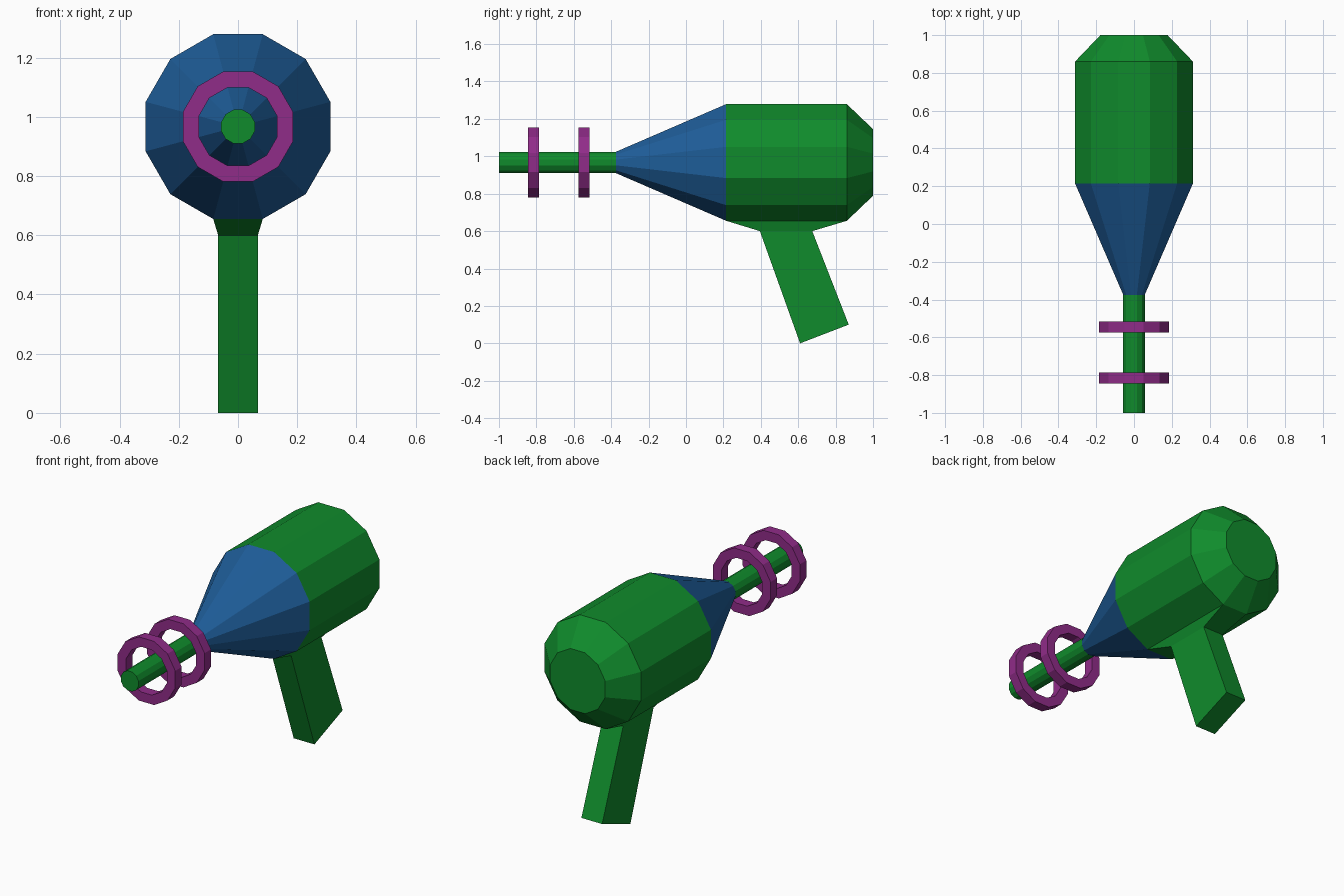
import bpy, bmesh, math

if "Cube" in bpy.data.objects:
    bpy.data.objects.remove(bpy.data.objects["Cube"])

SIDES = 12
AXIS_Z = 0.967


def material(name, rgb):
    m = bpy.data.materials.new(name)
    m.diffuse_color = (*rgb, 1)
    m.use_nodes = True
    m.node_tree.nodes["Principled BSDF"].inputs["Base Color"].default_value = m.diffuse_color
    return m


green = material("green", (0.005, 0.26, 0.025))
blue = material("blue", (0.013, 0.11, 0.32))
purple = material("purple", (0.28, 0.025, 0.25))


def ring(y, apothem):
    """Twelve-sided section around the barrel axis, flat side up."""
    r = apothem / math.cos(math.pi / SIDES)
    angles = [(k + 0.5) * 2 * math.pi / SIDES for k in range(SIDES)]
    return [(r * math.cos(a), y, AXIS_Z + r * math.sin(a)) for a in angles]


def loft(name, sections, mat, cap_start=False, cap_end=False, closed=False, drop_bottom=False):
    """Skin a list of equal-length loops into a flat-shaded object."""
    bm = bmesh.new()
    loops = [[bm.verts.new(p) for p in s] for s in sections]
    pairs = list(zip(loops, loops[1:]))
    if closed:
        pairs.append((loops[-1], loops[0]))
    for a, b in pairs:
        n = len(a)
        for i in range(n):
            j = (i + 1) % n
            bm.faces.new((a[i], a[j], b[j], b[i]))
    if cap_start:
        bm.faces.new(loops[0])
    if cap_end:
        bm.faces.new(loops[-1])
    bmesh.ops.recalc_face_normals(bm, faces=bm.faces[:])
    if drop_bottom:
        bm.normal_update()
        under = [f for f in bm.faces if f.normal.z < -0.99]
        bmesh.ops.delete(bm, geom=under, context='FACES')
    mesh = bpy.data.meshes.new(name)
    bm.to_mesh(mesh)
    bm.free()
    mesh.materials.append(mat)
    obj = bpy.data.objects.new(name, mesh)
    bpy.context.collection.objects.link(obj)
    return obj


# Barrel, cone and body share their joining sections
loft("barrel", [ring(-1.0, 0.057), ring(-0.375, 0.057)], green, cap_start=True)
loft("nose_cone", [ring(-0.375, 0.057), ring(0.215, 0.312)], blue)
loft("body", [ring(0.215, 0.312), ring(0.86, 0.312), ring(1.0, 0.178)], green,
     cap_end=True, drop_bottom=True)


# Grip flares out of the open underside of the body, then slants back
def rect(half_x, front, back):
    return [(-half_x, *front), (half_x, *front), (half_x, *back), (-half_x, *back)]


flat_half = 0.312 * math.tan(math.pi / SIDES)
loft("grip", [rect(flat_half, (0.215, 0.655), (0.86, 0.655)),
              rect(0.067, (0.395, 0.6), (0.675, 0.6)),
              rect(0.067, (0.61, 0.0), (0.87, 0.1))], green, cap_end=True)

# Floating rings around the barrel
for i, y in enumerate((-0.815, -0.545)):
    y0, y1 = y - 0.03, y + 0.03
    loft(f"barrel_ring_{i + 1}",
         [ring(y0, 0.186), ring(y1, 0.186), ring(y1, 0.132), ring(y0, 0.132)],
         purple, closed=True)
